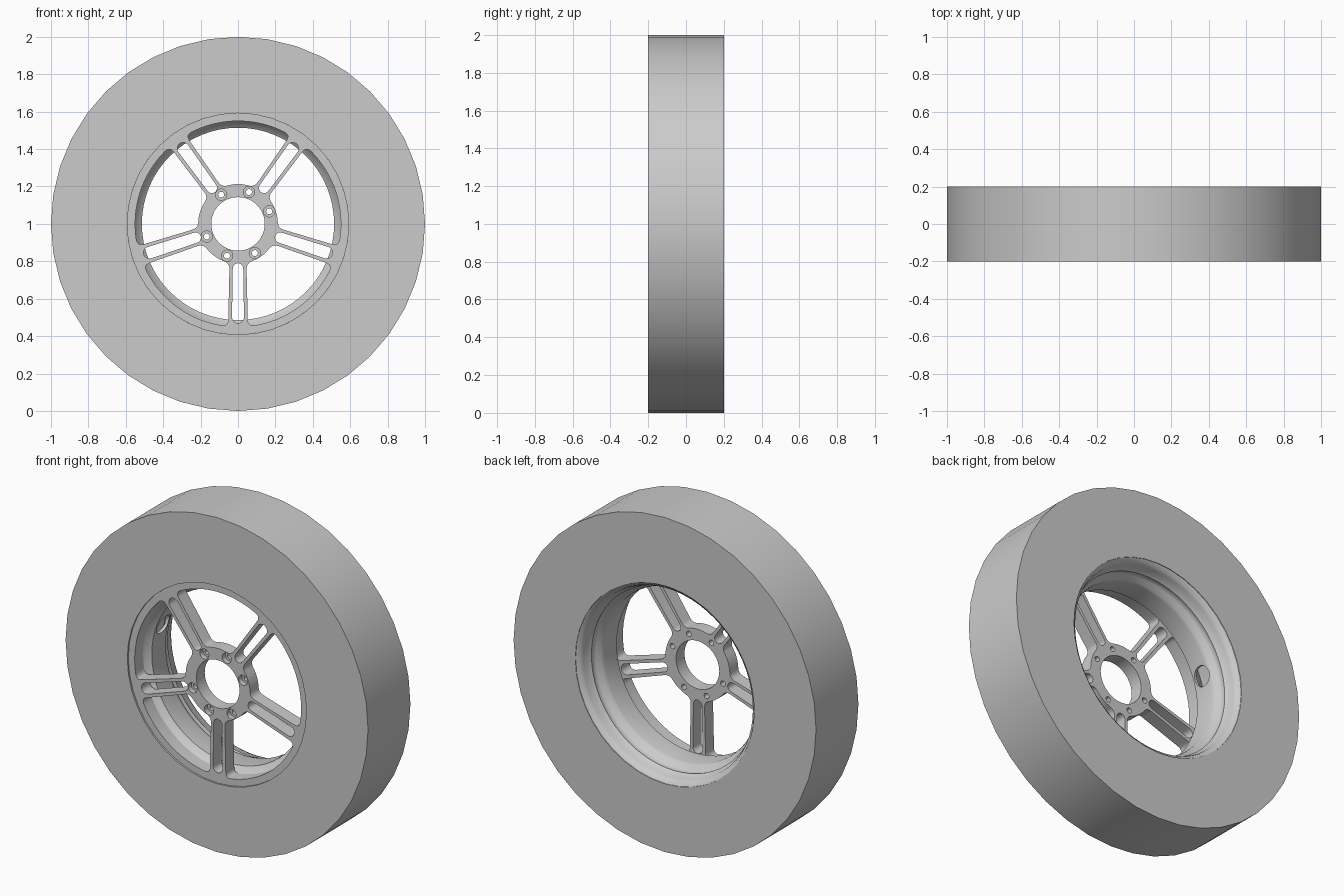
import bpy, bmesh, math
from mathutils import Matrix, Vector

cube = bpy.data.objects.get("Cube")
if cube:
    bpy.data.objects.remove(cube)

TAU = math.tau
HUB = Vector((0, 0, 1))          # wheel centre
SPOKES = 5
FACE_Y, FACE_HALF = -0.15, 0.04  # middle and half depth of the spoked face

grey = bpy.data.materials.new("plain grey")
grey.use_nodes = True
grey.diffuse_color = (0.6, 0.6, 0.6, 1)
grey.node_tree.nodes["Principled BSDF"].inputs["Base Color"].default_value = (0.6, 0.6, 0.6, 1)


def add_object(name, mesh):
    obj = bpy.data.objects.new(name, mesh)
    bpy.context.scene.collection.objects.link(obj)
    return obj


def mesh_from(bm, name):
    bmesh.ops.recalc_face_normals(bm, faces=bm.faces)
    mesh = bpy.data.meshes.new(name)
    bm.to_mesh(mesh)
    bm.free()
    return add_object(name, mesh)


def lathe(name, profile, sides):
    """Turn a closed (radius, y) profile around the wheel axle."""
    bm = bmesh.new()
    rings = []
    for i in range(sides):
        a = TAU * i / sides
        rings.append([bm.verts.new((r * math.sin(a), y, 1 + r * math.cos(a))) for r, y in profile])
    count = len(profile)
    for i in range(sides):
        here, there = rings[i], rings[(i + 1) % sides]
        for j in range(count):
            k = (j + 1) % count
            bm.faces.new((here[j], there[j], there[k], here[k]))
    return mesh_from(bm, name)


def cylinder(bm, centre, axis, radius, depth):
    turn = Vector(axis).to_track_quat('Z', 'Y').to_matrix().to_4x4()
    bmesh.ops.create_cone(bm, cap_ends=True, segments=32, radius1=radius, radius2=radius,
                          depth=depth, matrix=Matrix.Translation(centre) @ turn)


def cut(obj, cutter):
    cutter.hide_render = True
    mod = obj.modifiers.new("cut", 'BOOLEAN')
    mod.operation = 'DIFFERENCE'
    mod.solver = 'EXACT'
    mod.object = cutter
    bpy.context.view_layer.objects.active = obj
    bpy.ops.object.modifier_apply(modifier=mod.name)
    bpy.data.objects.remove(cutter)


def finish(obj, angle):
    obj.data.materials.clear()
    obj.data.materials.append(grey)
    bpy.ops.object.select_all(action='DESELECT')
    obj.select_set(True)
    bpy.context.view_layer.objects.active = obj
    bpy.ops.object.shade_smooth_by_angle(angle=math.radians(angle))


# Outlines for the spoked face, in its own plane
def polar(r, a):
    return Vector((r * math.cos(a), r * math.sin(a)))


def circle(r, centre=Vector((0, 0)), n=32):
    return [centre + polar(r, TAU * i / n) for i in range(n)]


def rounded(a, corner, b, n=6):
    return [a.lerp(corner, t).lerp(corner.lerp(b, t), t) for t in (i / n for i in range(n + 1))]


def window():
    """Opening between two spokes, centred on the +x direction."""
    half = math.pi / SPOKES
    spoke = polar(1, -half)
    r_in, r_out, w_in, w_out, fillet = 0.213, 0.55, 0.045, 0.053, 0.035
    a_in = -half + math.asin(w_in / r_in)
    a_out = -half + math.asin(w_out / r_out)
    p_in, p_out = polar(r_in, a_in), polar(r_out, a_out)
    along = (p_out - p_in).normalized() * fillet
    s_in, s_out = a_in + fillet / r_in, a_out + fillet / r_out
    inner = [polar(r_in, s_in * (1 - i / 5)) for i in range(5, 0, -1)]
    outer = [polar(r_out, s_out * (1 - i / 10)) for i in range(1, 11)]
    side = (inner[:-1] + rounded(polar(r_in, s_in), p_in, p_in + along)
            + rounded(p_out - along, p_out, polar(r_out, s_out)) + outer)
    mirrored = [Vector((p.x, -p.y)) for p in reversed(side[1:-1])]
    return side[1:] + mirrored


def slot():
    """Long rounded gap splitting one spoke into two bars, along +x."""
    near, far, w_near, w_far = 0.238, 0.498, 0.028, 0.032
    tip = [Vector((far, 0)) + polar(w_far, math.pi * (i / 10 - 0.5)) for i in range(11)]
    root = [Vector((near, 0)) + polar(w_near, math.pi * (i / 10 + 0.5)) for i in range(11)]
    return tip + root


def turned(points, a):
    rot = Matrix.Rotation(a, 2)
    return [rot @ p for p in points]


# Tyre: a plain square-sided ring
tyre = lathe("tyre", [(1, -0.2), (1, 0.2), (0.592, 0.2), (0.592, -0.2)], 40)
finish(tyre, 30)

# Rim barrel: stepped inner wall with a bead hump, hollow towards the tyre
inner_wall = [(0.553, -0.12), (0.55, -0.108), (0.514, -0.08), (0.514, 0.04), (0.52, 0.06),
              (0.541, 0.08), (0.549, 0.095), (0.545, 0.115), (0.558, 0.132), (0.563, 0.165),
              (0.572, 0.185), (0.592, 0.197)]
outer_wall = [(0.592, 0.14), (0.57, 0.1), (0.53, 0.04), (0.53, -0.07), (0.592, -0.1), (0.592, -0.12)]
barrel = lathe("rim_barrel", inner_wall + outer_wall, 64)
bm = bmesh.new()
valve_dir = polar(1, math.radians(162))
valve_axis = Vector((valve_dir.x, 0, valve_dir.y))
cylinder(bm, HUB + valve_axis * 0.52 + Vector((0, -0.01, 0)), valve_axis, 0.058, 0.12)
cut(barrel, mesh_from(bm, "valve_cutter"))
finish(barrel, 42)

# Spoked face: filled outline with windows, slots, bore and bolt holes
first_spoke = -math.pi / 2
step = TAU / SPOKES
outlines = [circle(0.592, n=64), circle(0.143, n=48)]
for i in range(SPOKES):
    outlines.append(turned(slot(), first_spoke + i * step))
    outlines.append(turned(window(), first_spoke + (i + 0.5) * step))
bolts = [polar(0.18, math.radians(base + side)) for base in (71, 251) for side in (-49, 0, 49)]
outlines += [circle(0.016, b, 20) for b in bolts]

curve = bpy.data.curves.new("face_outline", 'CURVE')
curve.dimensions = '2D'
curve.fill_mode = 'BOTH'
curve.extrude = FACE_HALF
for points in outlines:
    spline = curve.splines.new('POLY')
    spline.points.add(len(points) - 1)
    for target, p in zip(spline.points, points):
        target.co = (p.x, p.y, 0, 1)
    spline.use_cyclic_u = True
outline = add_object("face_outline", curve)
bpy.context.view_layer.update()
evaluated = outline.evaluated_get(bpy.context.evaluated_depsgraph_get())
flat = bpy.data.meshes.new_from_object(evaluated)
bpy.data.objects.remove(outline)

bm = bmesh.new()
bm.from_mesh(flat)
bpy.data.meshes.remove(flat)
bmesh.ops.remove_doubles(bm, verts=bm.verts, dist=0.0001)
bm.transform(Matrix.Translation((0, FACE_Y, 1)) @ Matrix.Rotation(math.pi / 2, 4, 'X'))
face = mesh_from(bm, "spoked_face")

# Wide recesses for the bolt heads
bm = bmesh.new()
for b in bolts:
    cylinder(bm, HUB + Vector((b.x, -0.2, b.y)), (0, 1, 0), 0.03, 0.08)
cut(face, mesh_from(bm, "bolt_cutter"))
finish(face, 30)
